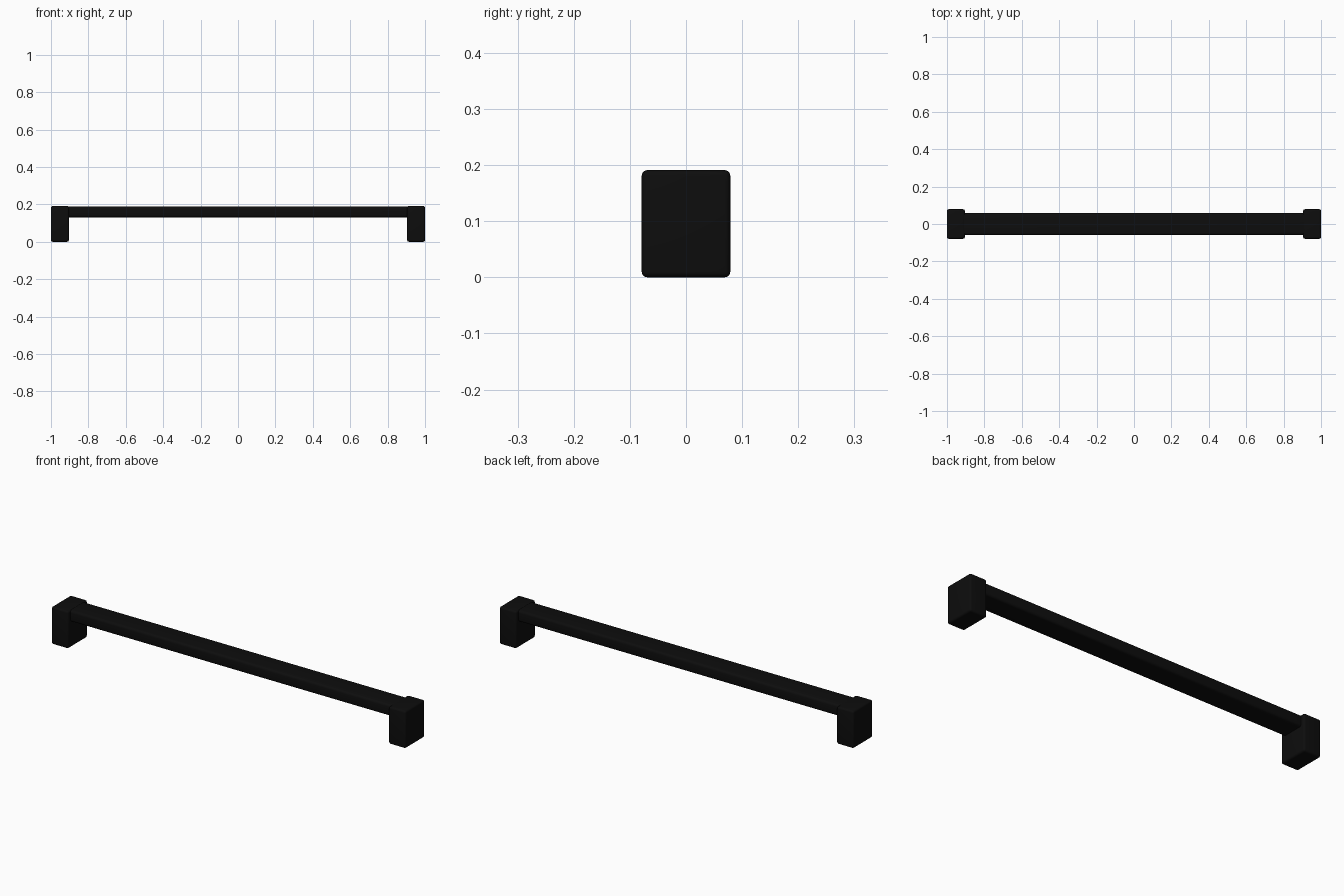
import bpy

cube = bpy.data.objects.get("Cube")
if cube:
    bpy.data.objects.remove(cube, do_unlink=True)

# Matte black finish
black = bpy.data.materials.new("matte_black")
black.use_nodes = True
colour = (0.004, 0.004, 0.004, 1)
black.diffuse_color = colour
black.node_tree.nodes["Principled BSDF"].inputs["Base Color"].default_value = colour


def rounded_box(name, low, high, radius):
    """Box between two corners with softly rounded edges."""
    centre = [(a + b) / 2 for a, b in zip(low, high)]
    bpy.ops.mesh.primitive_cube_add(size=1, location=centre)
    box = bpy.context.object
    box.name = name
    box.scale = [b - a for a, b in zip(low, high)]
    bpy.ops.object.transform_apply(location=False, rotation=False, scale=True)
    bevel = box.modifiers.new("rounded_edges", "BEVEL")
    bevel.width = radius
    bevel.segments = 4
    bpy.ops.object.modifier_apply(modifier=bevel.name)
    bpy.ops.object.shade_smooth_by_angle()
    box.data.materials.append(black)
    return box


# Mounting posts at both ends
for side, x in (("right", -0.952), ("left", 0.952)):
    rounded_box(side + "_post", (x - 0.048, -0.079, 0), (x + 0.048, 0.079, 0.191), 0.01)

# Grip bar, its ends buried in the posts
rounded_box("grip_bar", (-0.95, -0.059, 0.131), (0.95, 0.059, 0.189), 0.012)
